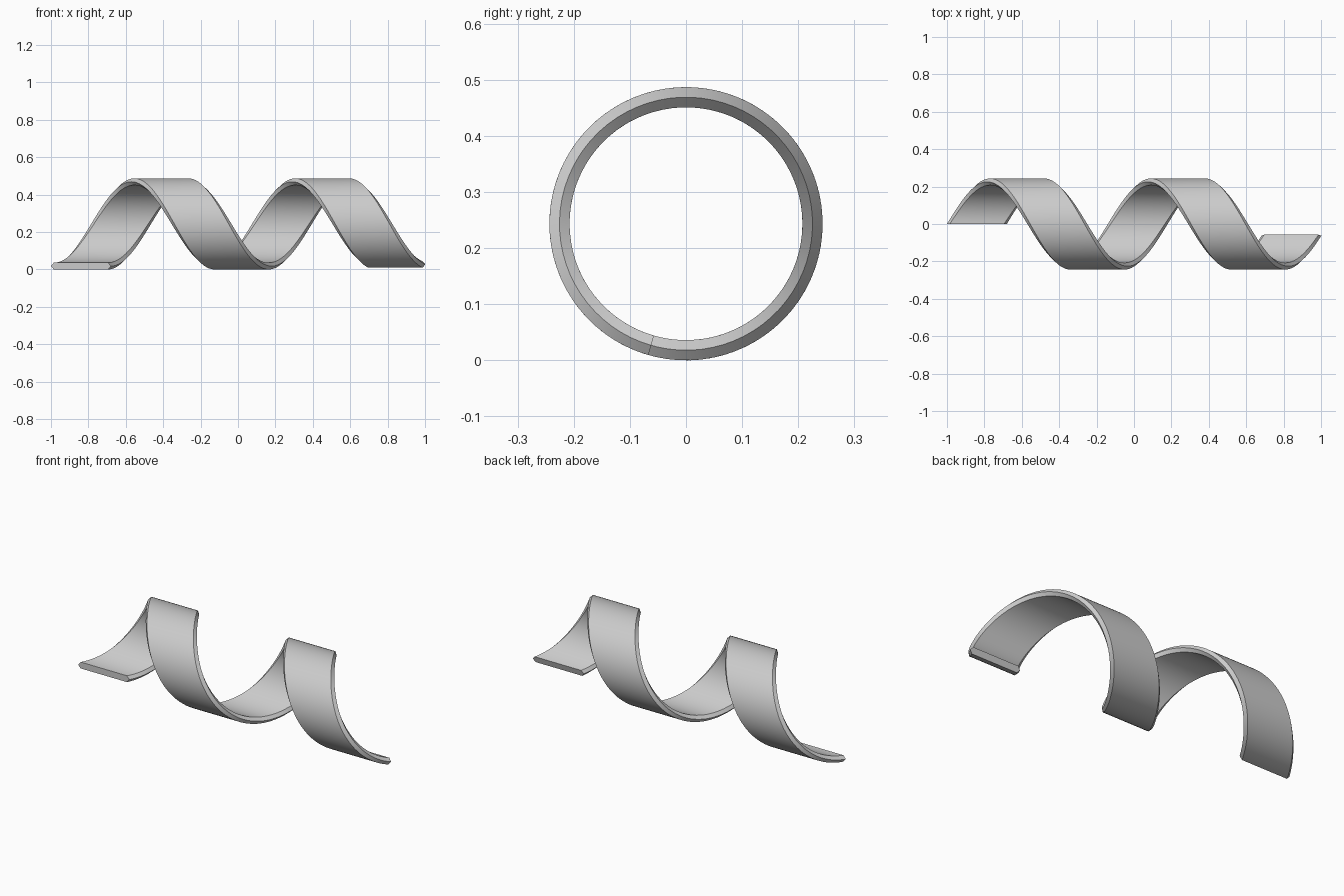
import bpy, bmesh
from math import radians
from mathutils import Matrix, Vector

cube = bpy.data.objects.get("Cube")
if cube:
    bpy.data.objects.remove(cube, do_unlink=True)

RADIUS, THICK = 0.2435, 0.036    # outer radius and band thickness
WIDTH, BEVEL = 0.32, 0.015       # band width and pointed rim depth
PITCH, SWEEP, STEPS = 0.86, 704, 140

# Band cross-section: flat inner and outer faces, pointed rims
mid, inner = RADIUS - THICK / 2, RADIUS - THICK
profile = [(0, mid), (BEVEL, RADIUS), (WIDTH - BEVEL, RADIUS),
           (WIDTH, mid), (WIDTH - BEVEL, inner), (BEVEL, inner)]

# Sweep the section along a helix around the x axis
bm = bmesh.new()
rings = []
for i in range(STEPS + 1):
    turn = SWEEP * i / STEPS
    place = (Matrix.Translation((-1 + PITCH * turn / 360, 0, RADIUS))
             @ Matrix.Rotation(radians(turn), 4, 'X'))
    rings.append([bm.verts.new(place @ Vector((x, 0, -r))) for x, r in profile])

n = len(profile)
for a, b in zip(rings, rings[1:]):
    for j in range(n):
        k = (j + 1) % n
        bm.faces.new((a[j], a[k], b[k], b[j]))

# End caps
bm.faces.new(rings[0])
bm.faces.new(rings[-1])
bmesh.ops.recalc_face_normals(bm, faces=bm.faces)

mesh = bpy.data.meshes.new("spiral_band")
bm.to_mesh(mesh)
bm.free()
band = bpy.data.objects.new("spiral_band", mesh)
bpy.context.collection.objects.link(band)

# Smooth faces with crisp rim edges
bpy.ops.object.select_all(action='DESELECT')
band.select_set(True)
bpy.context.view_layer.objects.active = band
bpy.ops.object.shade_smooth_by_angle(angle=radians(30))
